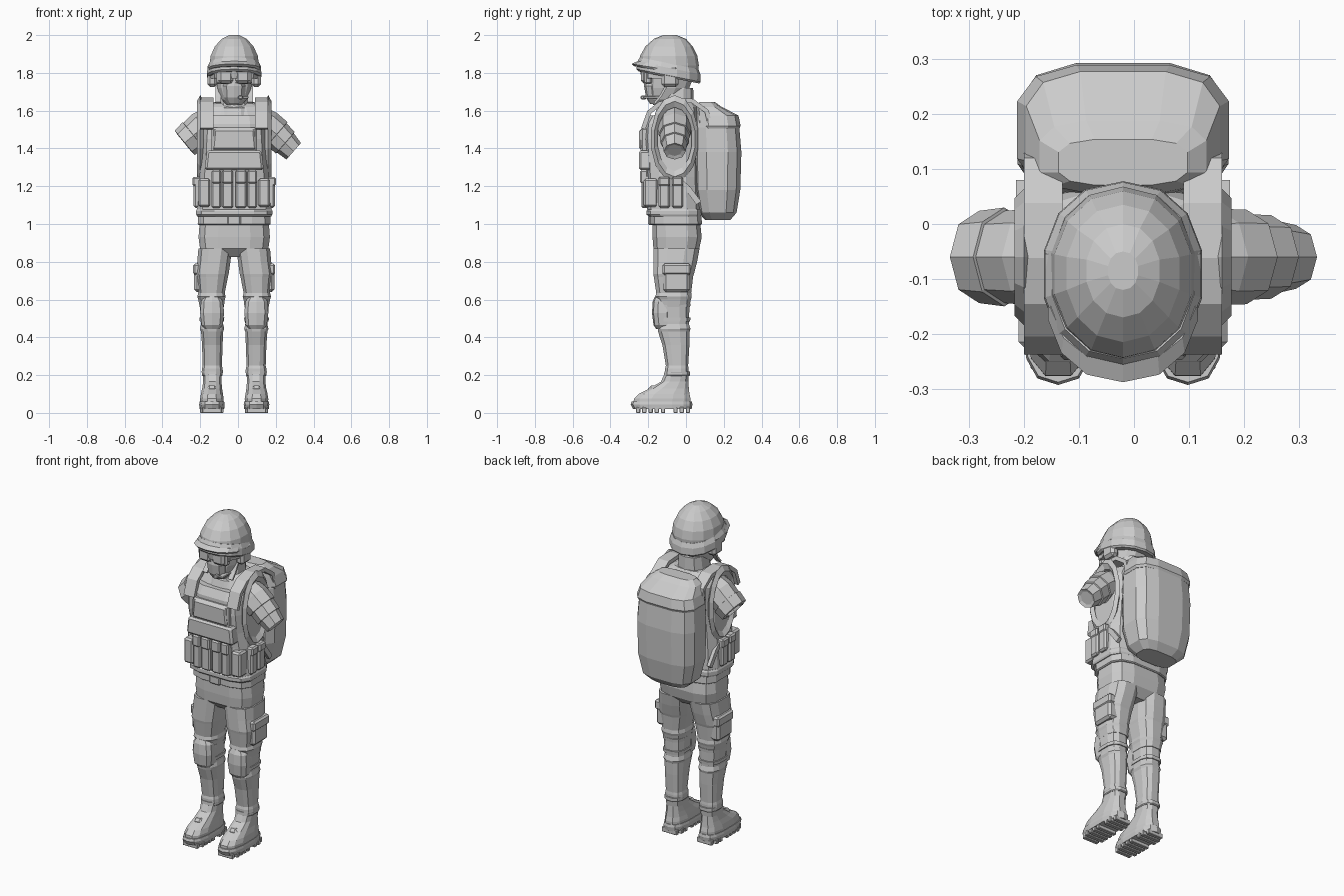
import bpy, bmesh, math
from mathutils import Vector

CX = -0.02  # body centre line
grey = bpy.data.materials.new("plain_grey")
grey.diffuse_color = (0.6, 0.6, 0.6, 1)


def finish(name, bm):
    bmesh.ops.recalc_face_normals(bm, faces=bm.faces)
    me = bpy.data.meshes.new(name)
    bm.to_mesh(me)
    bm.free()
    me.materials.append(grey)
    ob = bpy.data.objects.new(name, me)
    bpy.context.collection.objects.link(ob)
    return ob


def skin(name, rings):
    """Closed tube through rings of points."""
    bm = bmesh.new()
    vs = [[bm.verts.new(p) for p in r] for r in rings]
    n = len(vs[0])
    for a, b in zip(vs, vs[1:]):
        for i in range(n):
            bm.faces.new((a[i], a[(i + 1) % n], b[(i + 1) % n], b[i]))
    bm.faces.new(vs[0])
    bm.faces.new(vs[-1][::-1])
    return finish(name, bm)


def oval(z, cx, hw, yf, yb, n=12, p=0.7, tilt=0.0):
    """Squarish horizontal ring; tilt raises the front edge."""
    pts = []
    for i in range(n):
        a = 2 * math.pi * (i + 0.5) / n
        c, s = math.cos(a), math.sin(a)
        x = math.copysign(abs(c) ** p, c) * hw
        y = (yf + yb) / 2 + math.copysign(abs(s) ** p, s) * (yb - yf) / 2
        pts.append((CX + cx + x, y, z - tilt * (y + 0.085)))
    return pts


def body(name, rows, n=12, p=0.7, tilt=0.0):
    return skin(name, [oval(*r, n=n, p=p, tilt=tilt) for r in rows])


def box(name, x0, x1, y0, y1, z0, z1, bevel=0.008, taper=0.0):
    """Box in body coordinates, chamfered; taper narrows the bottom."""
    bm = bmesh.new()
    bmesh.ops.create_cube(bm, size=1)
    for v in bm.verts:
        t = 1 - taper if v.co.z < 0 else 1
        v.co = Vector((CX + (x0 + x1) / 2 + v.co.x * (x1 - x0) * t,
                       (y0 + y1) / 2 + v.co.y * (y1 - y0),
                       (z0 + z1) / 2 + v.co.z * (z1 - z0)))
    if bevel:
        bmesh.ops.bevel(bm, geom=bm.edges[:], offset=bevel, segments=1, affect='EDGES')
    return finish(name, bm)


def ribbon(name, path, x0, x1, t):
    """Flat strap following a (y, z) path, t thick."""
    rings = []
    for i, (y, z) in enumerate(path):
        a, b = path[max(i - 1, 0)], path[min(i + 1, len(path) - 1)]
        d = Vector((b[0] - a[0], b[1] - a[1])).normalized()
        ny, nz = -d.y * t, d.x * t
        rings.append([(CX + x0, y, z), (CX + x1, y, z),
                      (CX + x1, y + ny, z + nz), (CX + x0, y + ny, z + nz)])
    return skin(name, rings)


def tube(name, path, n=8):
    """Arm tube in the xz plane: (x, z, radius) stations."""
    d = Vector((path[-1][0] - path[0][0], 0, path[-1][1] - path[0][1])).normalized()
    u = Vector((0, 1, 0)).cross(d)
    rings = []
    for x, z, r in path:
        c = Vector((x, -0.06, z))
        rings.append([c + u * r * math.cos(2 * math.pi * i / n)
                      + Vector((0, r * math.sin(2 * math.pi * i / n), 0)) for i in range(n)])
    return skin(name, rings)


# Helmet: dome, tilted band and brim
body("helmet_dome", [(1.77, 0, .13, -.235, .06), (1.84, 0, .134, -.25, .068),
                     (1.89, 0, .128, -.243, .06), (1.94, 0, .105, -.215, .035),
                     (1.98, 0, .068, -.17, 0), (2.0, 0, .028, -.12, -.05)], 14, .95)
body("helmet_band", [(1.775, 0, .138, -.25, .07), (1.785, 0, .147, -.262, .078),
                     (1.825, 0, .145, -.257, .076), (1.85, 0, .132, -.245, .066)], 14, .9, .2)
body("helmet_brim", [(1.805, 0, .135, -.275, .02), (1.815, 0, .14, -.288, .02),
                     (1.835, 0, .135, -.255, .02)], 14, .9, .16)

# Head, mask, goggles, neck
body("head", [(1.63, 0, .04, -.175, -.07), (1.66, 0, .07, -.195, -.02), (1.72, 0, .092, -.2, .02),
              (1.78, 0, .1, -.2, .045), (1.85, 0, .1, -.2, .04)], 12, .85)
body("face_mask", [(1.635, 0, .035, -.19, -.11), (1.67, 0, .058, -.212, -.1),
                   (1.73, 0, .064, -.222, -.1), (1.755, 0, .045, -.22, -.1)], 10, .85)
body("neck", [(1.52, 0, .1, -.17, .05), (1.6, 0, .088, -.15, .042), (1.72, 0, .078, -.125, .038)], 10, .8)
body("collar", [(1.56, 0, .115, -.175, .06), (1.615, 0, .1, -.155, .05), (1.625, 0, .08, -.13, .03)], 12, .8)
for s in (-1, 1):
    box("goggle_lens", *sorted((s * .006, s * .085)), -.238, -.19, 1.745, 1.82, .014)
    box("goggle_strap", *sorted((s * .08, s * .106)), -.205, -.03, 1.77, 1.8, .004)
    box("ear_cup", *sorted((s * .09, s * .142)), -.13, -.04, 1.725, 1.84, .015)
    # chin strap from ear to chin
    ribbon("chin_strap", [(-.1, 1.75), (-.14, 1.68), (-.17, 1.645)], s * .07, s * .1, .012)
box("goggle_frame", -.095, .095, -.22, -.18, 1.74, 1.83, .01)
box("microphone", .02, .045, -.24, -.21, 1.66, 1.68, .005)
box("microphone_boom", .045, .075, -.225, -.14, 1.665, 1.677, .003)

# Torso, vest and shoulder straps
body("shirt", [(1.2, 0, .165, -.18, .06), (1.45, 0, .175, -.18, .07), (1.57, 0, .18, -.165, .07),
               (1.62, 0, .15, -.14, .06), (1.645, 0, .1, -.11, .04)], 12, .65)
body("vest", [(1.055, 0, .19, -.195, .07), (1.08, 0, .2, -.208, .075), (1.25, 0, .188, -.21, .07),
              (1.34, 0, .178, -.218, .07), (1.45, 0, .172, -.228, .07),
              (1.53, 0, .165, -.222, .07), (1.575, 0, .155, -.195, .07)], 12, .5)
body("vest_hem", [(1.04, 0, .2, -.2, .08), (1.05, 0, .205, -.212, .085),
                  (1.07, 0, .205, -.212, .085), (1.08, 0, .2, -.205, .08)], 12, .5)
for s in (-1, 1):
    ribbon("shoulder_strap", [(-.215, 1.5), (-.185, 1.585), (-.135, 1.625), (-.06, 1.645),
                              (.03, 1.64), (.1, 1.59), (.12, 1.5)], s * .11, s * .18, .024)
    # raised rim around the armhole
    bpy.ops.mesh.primitive_torus_add(major_segments=14, minor_segments=4, major_radius=.1,
                                     minor_radius=.016, location=(CX + s * .18, -.06, 1.45),
                                     rotation=(0, math.pi / 2, 0))
    rim = bpy.context.object
    rim.name = "armhole_rim"
    rim.scale = (2.0, 1.1, 1.1)
    rim.data.materials.append(grey)
box("chest_panel", -.12, .12, -.24, -.18, 1.38, 1.51, .01, .0)
box("chest_pocket_flap", -.105, .105, -.248, -.2, 1.395, 1.5, .008, -.1)
box("front_flap", -.145, .145, -.25, -.18, 1.285, 1.39, .012, -.08)

# Pouches with flaps around the waist
for s in (-1, 1):
    for a, b in ((.006, .065), (.07, .12)):
        x = sorted((s * a, s * b))
        box("magazine_pouch", *x, -.236, -.18, 1.085, 1.26, .008)
        box("pouch_flap", *x, -.244, -.2, 1.215, 1.285, .008)
    box("corner_pouch", *sorted((s * .127, s * .19)), -.225, -.15, 1.09, 1.24, .01)
    for y in (-.145, -.075):
        box("side_pouch", *sorted((s * .17, s * .215)), y, y + .06, 1.085, 1.24, .01)
        box("side_pouch_flap", *sorted((s * .17, s * .22)), y, y + .06, 1.2, 1.25, .008)
    ribbon("waist_pull_strap", [(.08, 1.12), (.02, 1.2), (-.05, 1.26)], s * .175, s * .195, .03)

# Backpack with lid
body("backpack", [(1.02, 0, .12, .1, .235), (1.06, 0, .165, .065, .27), (1.18, 0, .193, .04, .29),
                  (1.38, 0, .196, .035, .296), (1.51, 0, .188, .035, .285), (1.57, 0, .17, .045, .25),
                  (1.61, 0, .14, .06, .2)], 12, .62)
body("backpack_lid", [(1.505, 0, .19, .055, .285), (1.52, 0, .197, .05, .292), (1.575, 0, .18, .05, .28),
                      (1.62, 0, .155, .055, .19), (1.645, 0, .12, .07, .155)], 12, .62)

# Sleeves: the two arms are posed differently
tube("left_sleeve", [(-.13, 1.555, .075), (-.185, 1.515, .088), (-.235, 1.47, .084), (-.236, 1.469, .09),
                     (-.282, 1.43, .084), (-.284, 1.428, .06), (-.262, 1.447, .05)])
tube("right_sleeve", [(.09, 1.565, .075), (.15, 1.52, .088), (.205, 1.475, .086), (.206, 1.474, .078),
                      (.25, 1.43, .076), (.251, 1.429, .068), (.295, 1.385, .058), (.29, 1.39, .04)])

# Belt and hips
body("belt", [(.995, 0, .19, -.185, .082), (1.0, 0, .197, -.192, .087), (1.04, 0, .195, -.192, .085),
              (1.045, 0, .18, -.18, .08)], 12, .55)
box("belt_buckle", -.035, .035, -.2, -.17, .995, 1.045, .006)
body("hips", [(.825, 0, .1, -.13, .03), (.87, 0, .185, -.175, .073), (.93, 0, .193, -.18, .086),
              (1.03, 0, .185, -.18, .075)], 12, .6)

for s in (-1, 1):
    # Trousers
    leg = [(.19, .116, .046, -.1, .005), (.215, .116, .058, -.112, .015), (.235, .116, .056, -.112, .015),
           (.25, .116, .052, -.108, .013), (.36, .116, .056, -.127, .02), (.43, .117, .06, -.15, .022),
           (.445, .117, .066, -.152, .026), (.47, .117, .06, -.145, .018), (.56, .119, .065, -.152, .02),
           (.6, .12, .072, -.155, .028), (.615, .12, .077, -.165, .033), (.635, .12, .072, -.16, .03),
           (.72, .117, .086, -.173, .04), (.735, .117, .09, -.176, .045), (.8, .108, .09, -.176, .062),
           (.87, .1, .092, -.176, .075)]
    body("trouser_leg", [(z, s * c, *r) for z, c, *r in leg], 12, .75)
    # Cargo pocket on the outer thigh
    box("cargo_pocket", *sorted((s * .15, s * .212)), -.12, .02, .64, .77, .014)
    box("cargo_flap", *sorted((s * .15, s * .217)), -.125, .025, .73, .79, .01)
    # Knee pad and its straps
    body("knee_pad", [(.445, s * .117, .04, -.158, -.08), (.465, s * .117, .058, -.172, -.07),
                      (.53, s * .117, .066, -.18, -.07), (.59, s * .118, .06, -.176, -.07),
                      (.615, s * .118, .042, -.165, -.08)], 10, .7)
    for z in (.485, .56):
        body("knee_strap", [(z, s * .118, .066, -.155, .024), (z + .02, s * .118, .067, -.157, .026)])
    # Boots: upper, cuff, toe cap, sole and treads
    body("boot_upper", [(.04, s * .118, .063, -.282, .028), (.075, s * .118, .064, -.28, .028),
                        (.1, s * .118, .06, -.255, .022), (.13, s * .117, .054, -.195, .018),
                        (.165, s * .116, .05, -.135, .014), (.215, s * .116, .052, -.112, .018)], 12, .75)
    body("boot_cuff", [(.195, s * .116, .052, -.115, .02), (.2, s * .116, .056, -.118, .024),
                       (.22, s * .116, .056, -.116, .024)], 12, .75)
    body("boot_sole", [(.02, s * .118, .066, -.28, .03), (.045, s * .118, .069, -.293, .034),
                       (.06, s * .118, .066, -.288, .031)], 14, .72)
    box("lace_panel", *sorted((s * .09, s * .146)), -.2, -.13, .1, .145, .015)
    for i in range(9):
        if i == 5:
            continue  # arch gap
        y = -.265 + i * .033
        w = .05 if i in (0, 8) else .062
        box("sole_tread", *sorted((s * (.118 - w), s * (.118 + w))), y, y + .023, 0, .03, .003)
